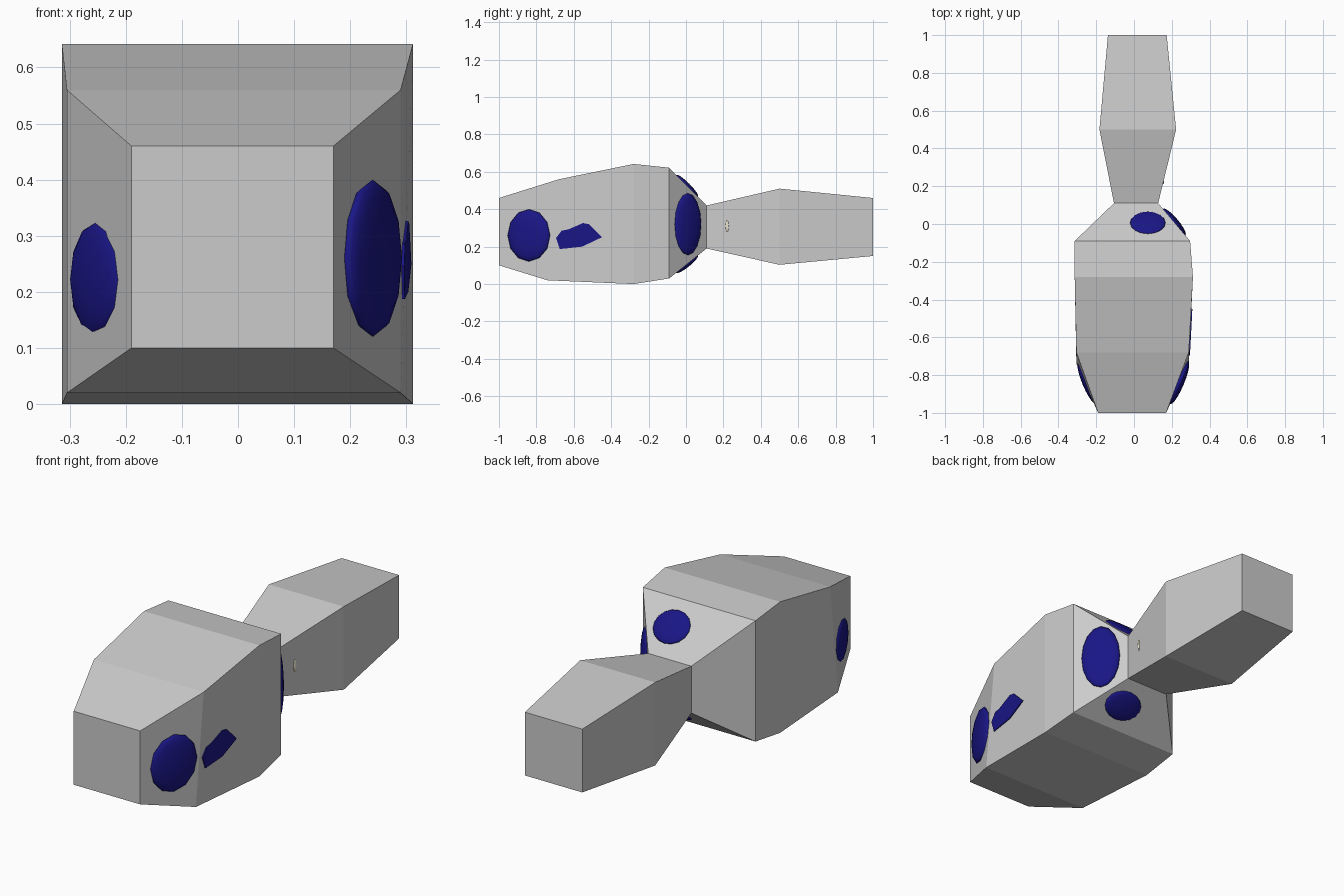
import bpy, bmesh
from mathutils import Vector, Matrix

if "Cube" in bpy.data.objects:
    bpy.data.objects.remove(bpy.data.objects["Cube"])


def material(name, rgb):
    m = bpy.data.materials.new(name)
    m.diffuse_color = (*rgb, 1)
    m.use_nodes = True
    m.node_tree.nodes["Principled BSDF"].inputs["Base Color"].default_value = m.diffuse_color
    return m


blue = material("deep_blue", (0.01, 0.008, 0.24))
cream = material("cream", (0.8, 0.75, 0.6))


def finish(bm, name, mat=None, smooth=False):
    bmesh.ops.recalc_face_normals(bm, faces=bm.faces)
    for f in bm.faces:
        f.smooth = smooth
    me = bpy.data.meshes.new(name)
    bm.to_mesh(me)
    bm.free()
    ob = bpy.data.objects.new(name, me)
    bpy.context.collection.objects.link(ob)
    if mat:
        me.materials.append(mat)
    return ob


# Body and tail: one loft of rectangles (y top, y bottom, x min, x max, z min, z max)
sections = [
    (-1.00, -1.00, -0.19, 0.17, 0.10, 0.46),
    (-0.68, -0.74, -0.305, 0.29, 0.02, 0.56),
    (-0.28, -0.28, -0.314, 0.312, 0.00, 0.642),
    (-0.09, -0.09, -0.314, 0.297, 0.03, 0.622),
    (0.11, 0.11, -0.106, 0.128, 0.19, 0.42),
    (0.50, 0.50, -0.183, 0.223, 0.103, 0.51),
    (1.00, 1.00, -0.138, 0.173, 0.15, 0.46),
]
bm = bmesh.new()
rings = [[bm.verts.new(p) for p in ((x0, yb, z0), (x1, yb, z0), (x1, yt, z1), (x0, yt, z1))]
         for yt, yb, x0, x1, z0, z1 in sections]
for a, b in zip(rings, rings[1:]):
    for i in range(4):
        j = (i + 1) % 4
        bm.faces.new((a[i], a[j], b[j], b[i]))
bm.faces.new(rings[0])
bm.faces.new(rings[-1])
finish(bm, "body")


# Shallow oval spots: half sizes are (along, up, bulge) on the face with this normal
def spot(name, centre, normal, size, mat=blue, segments=16):
    bm = bmesh.new()
    rot = Vector(normal).to_track_quat('Z', 'Y').to_matrix().to_4x4()
    mtx = Matrix.Translation(centre) @ rot @ Matrix.Diagonal((*size, 1))
    bmesh.ops.create_uvsphere(bm, u_segments=segments, v_segments=10, radius=1, matrix=mtx)
    finish(bm, name, mat, True)


spot("right_eye", (0.24, -0.84, 0.26), (0.287, -0.12, 0), (0.123, 0.14, 0.025), segments=12)
spot("left_eye", (-0.25, -0.84, 0.222), (-0.28, -0.115, 0), (0.117, 0.104, 0.024), segments=12)
spot("rear_right_spot", (0.213, 0.01, 0.32), (0.2, 0.168, 0), (0.092, 0.166, 0.022))
spot("rear_top_spot", (0.073, 0.006, 0.525), (0, 1, 1), (0.094, 0.083, 0.016))
spot("rear_bottom_spot", (0.073, 0.006, 0.107), (0, 0.16, -0.2), (0.1, 0.075, 0.016))
spot("tail_dot", (0.155, 0.22, 0.31), (0.39, -0.095, 0), (0.009, 0.03, 0.004), cream)

# Jagged flank mark lying on the right side
outline = [(-0.695, 0.246), (-0.665, 0.285), (-0.63, 0.292), (-0.55, 0.326), (-0.52, 0.32),
           (-0.45, 0.25), (-0.555, 0.2), (-0.675, 0.187)]
bm = bmesh.new()
f = bm.faces.new([bm.verts.new((0.296 + 0.052 * (y + 0.7), y, z)) for y, z in outline])
r = bmesh.ops.extrude_face_region(bm, geom=[f])
for v in r["geom"]:
    if isinstance(v, bmesh.types.BMVert):
        v.co.x -= 0.02
finish(bm, "flank_mark", blue)
